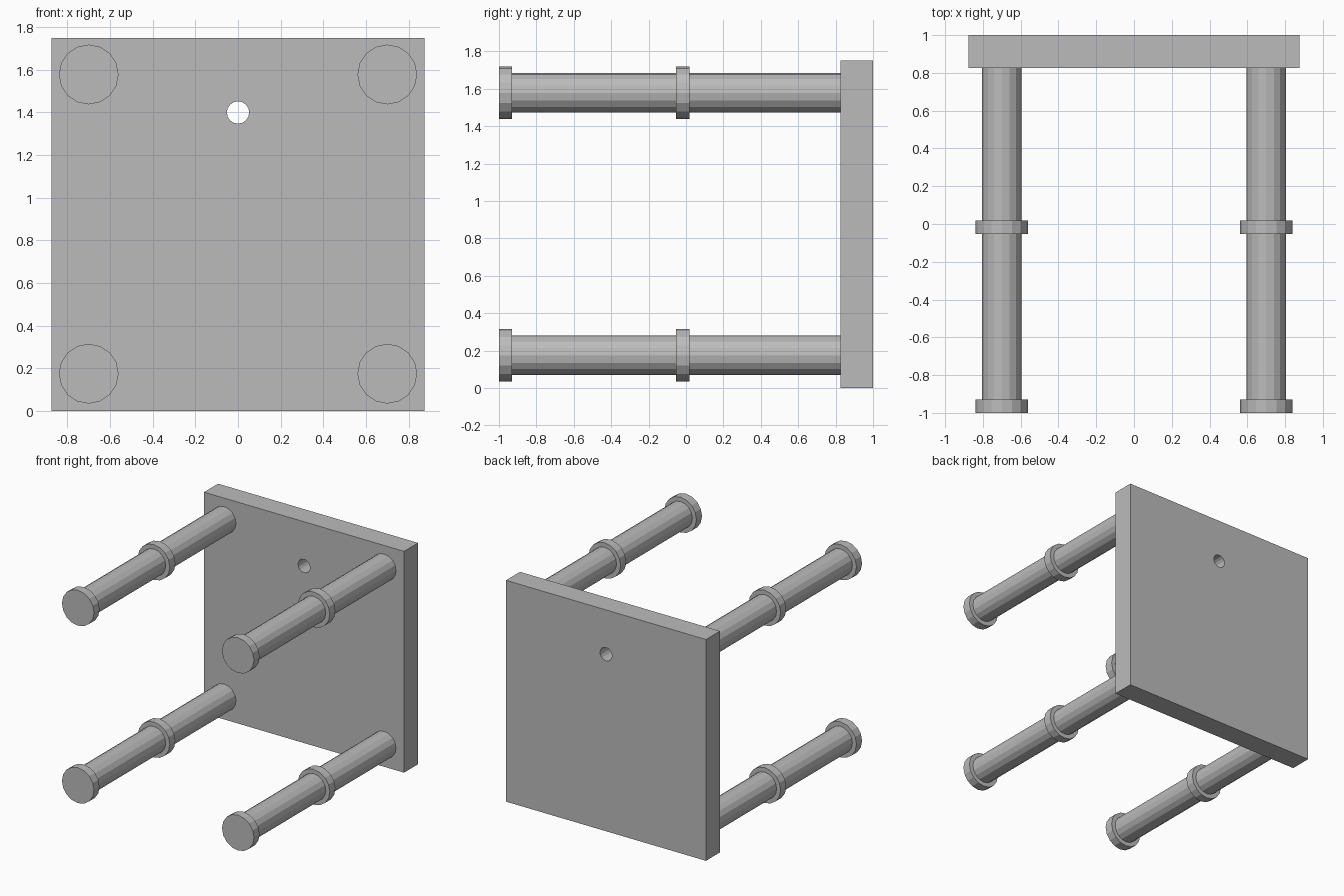
import bpy
import bmesh
from math import pi
from mathutils import Matrix

cube = bpy.data.objects.get("Cube")
if cube:
    bpy.data.objects.remove(cube, do_unlink=True)

grey = bpy.data.materials.new("plain grey")
grey.use_nodes = True
colour = (0.5, 0.5, 0.5, 1)
grey.diffuse_color = colour
grey.node_tree.nodes["Principled BSDF"].inputs["Base Color"].default_value = colour

SIDES = 16


def finish(bm, name):
    mesh = bpy.data.meshes.new(name)
    bmesh.ops.recalc_face_normals(bm, faces=bm.faces)
    bm.to_mesh(mesh)
    bm.free()
    mesh.materials.append(grey)
    obj = bpy.data.objects.new(name, mesh)
    bpy.context.collection.objects.link(obj)
    return obj


def rod(name, x, z, radius, y0, y1):
    """Cylinder running front to back from y0 to y1."""
    bm = bmesh.new()
    place = Matrix.Translation((x, (y0 + y1) / 2, z)) @ Matrix.Rotation(pi / 2, 4, "X")
    bmesh.ops.create_cone(bm, cap_ends=True, segments=SIDES, radius1=radius,
                          radius2=radius, depth=y1 - y0, matrix=place)
    return finish(bm, name)


# Square back panel
bm = bmesh.new()
bmesh.ops.create_cube(bm, size=1, matrix=Matrix.Translation((0, 0.9125, 0.875))
                      @ Matrix.Diagonal((1.75, 0.175, 1.75, 1)))
panel = finish(bm, "back_panel")

# Round hole through the panel
cutter = rod("hole_cutter", 0, 1.4, 0.0525, 0.7, 1.1)
cutter.hide_render = True
cutter.hide_viewport = True
cutter.display_type = "WIRE"
cut = panel.modifiers.new("hole", "BOOLEAN")
cut.operation = "DIFFERENCE"
cut.solver = "EXACT"
cut.object = cutter

# Four posts, each with a middle collar and an end cap
for side, x in (("right", -0.7), ("left", 0.7)):
    for level, z in (("lower", 0.175), ("upper", 1.578)):
        tag = f"{level}_{side}"
        rod(f"{tag}_post", x, z, 0.105, -0.93, 0.825)
        rod(f"{tag}_collar", x, z, 0.14, -0.0525, 0.0175)
        rod(f"{tag}_end_cap", x, z, 0.14, -1, -0.93)
